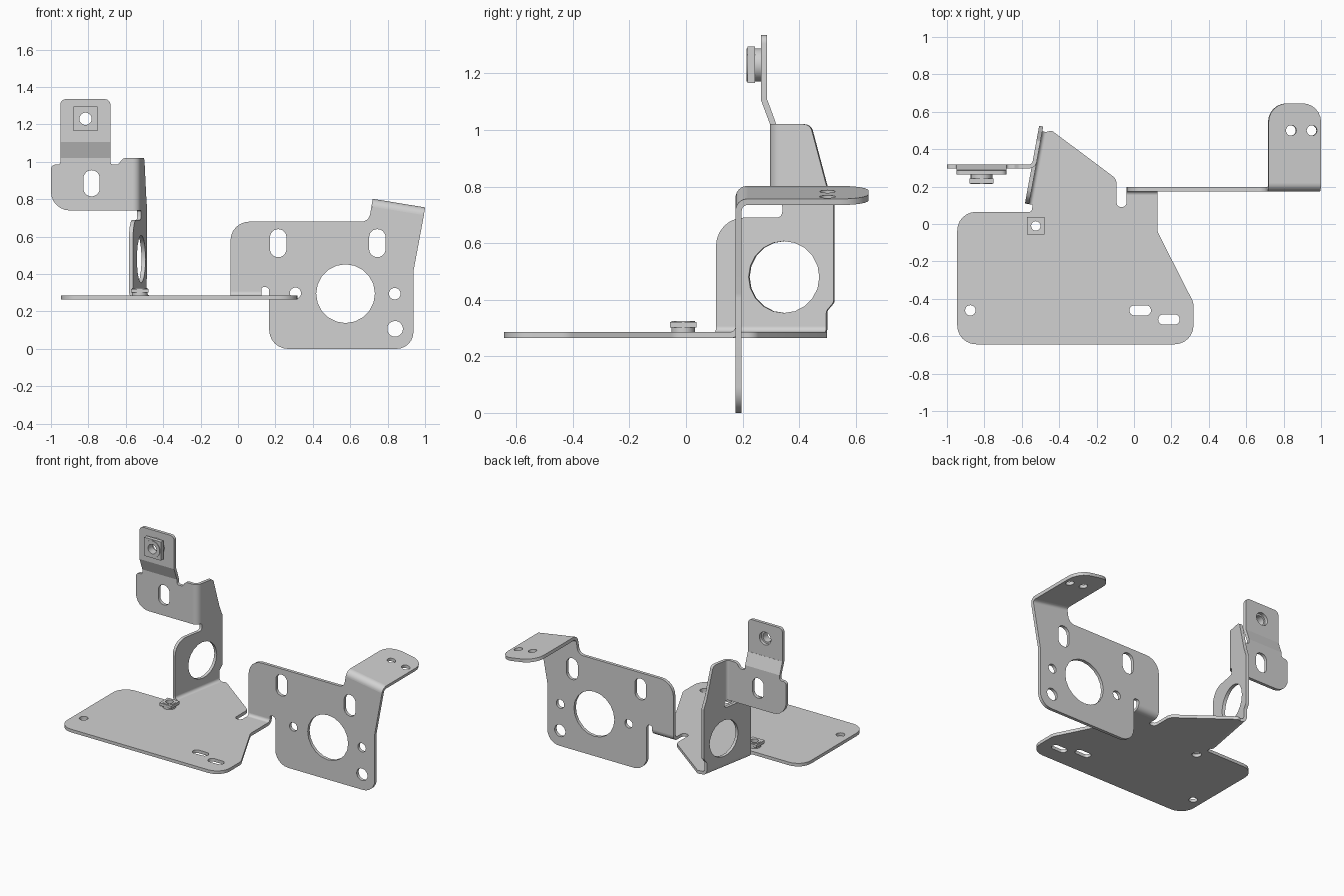
import bpy, bmesh, math
from mathutils import Vector as V, Matrix

if "Cube" in bpy.data.objects:
    bpy.data.objects.remove(bpy.data.objects["Cube"])

GREY = (0.64, 0.64, 0.64, 1)
steel = bpy.data.materials.new("light grey steel")
steel.use_nodes = True
steel.diffuse_color = GREY
steel.node_tree.nodes["Principled BSDF"].inputs["Base Color"].default_value = GREY

X, Y, Z = V((1, 0, 0)), V((0, 1, 0)), V((0, 0, 1))
T = 0.022            # sheet thickness
RI, RO = 0.02, 0.042  # inner and outer bend radius
parts = []


def rounded(pts, steps=6):
    """Outline from (x, y[, radius]) corners."""
    out = []
    for i, c in enumerate(pts):
        p = V(c[:2])
        if len(c) < 3:
            out.append(p)
            continue
        a, b = V(pts[i - 1][:2]) - p, V(pts[(i + 1) % len(pts)][:2]) - p
        half = a.angle(b) / 2
        t = min(c[2] / math.tan(half), 0.498 * a.length, 0.498 * b.length)
        r = t * math.tan(half)
        a.normalize()
        b.normalize()
        cen = p + (a + b).normalized() * (r / math.sin(half))
        s, e = p + a * t - cen, p + b * t - cen
        a0 = math.atan2(s.y, s.x)
        d = (math.atan2(e.y, e.x) - a0 + math.pi) % (2 * math.pi) - math.pi
        out += [cen + r * V((math.cos(a0 + d * k / steps), math.sin(a0 + d * k / steps)))
                for k in range(steps + 1)]
    return out


def circle(x, y, r, n=20):
    return [V((x + r * math.cos(2 * math.pi * k / n), y + r * math.sin(2 * math.pi * k / n)))
            for k in range(n)]


def slot(x, y, w, h):
    r = min(w, h) / 2
    return rounded([(x - w/2, y - h/2, r), (x + w/2, y - h/2, r),
                    (x + w/2, y + h/2, r), (x - w/2, y + h/2, r)])


def plate(name, outline, holes=(), origin=(0, 0, 0), u=X, v=Y, t=T):
    """Filled outline with holes, in plane u, v, centred on its thickness t."""
    cu = bpy.data.curves.new(name, 'CURVE')
    cu.dimensions, cu.fill_mode, cu.extrude = '2D', 'BOTH', t / 2
    for loop in (outline, *holes):
        sp = cu.splines.new('POLY')
        sp.points.add(len(loop) - 1)
        for q, p in zip(sp.points, loop):
            q.co = (p[0], p[1], 0, 1)
        sp.use_cyclic_u = True
    tmp = bpy.data.objects.new(name + "_outline", cu)
    bpy.context.collection.objects.link(tmp)
    dg = bpy.context.evaluated_depsgraph_get()
    me = bpy.data.meshes.new_from_object(tmp.evaluated_get(dg))
    bpy.data.objects.remove(tmp)
    bpy.data.curves.remove(cu)
    m = Matrix((u, v, u.cross(v))).transposed().to_4x4()
    m.translation = V(origin)
    bm = bmesh.new()
    bm.from_mesh(me)
    bmesh.ops.remove_doubles(bm, verts=bm.verts, dist=1e-5)
    bmesh.ops.transform(bm, matrix=m, verts=bm.verts)
    bmesh.ops.recalc_face_normals(bm, faces=bm.faces)
    bm.to_mesh(me)
    bm.free()
    me.name = name
    me.materials.clear()
    me.materials.append(steel)
    ob = bpy.data.objects.new(name, me)
    bpy.context.collection.objects.link(ob)
    parts.append(ob)


def bend(name, centre, a, b, axis, length, n=8):
    """Sheet bend sweeping from radial direction a to b."""
    ang = a.angle(b)
    v = (b - a * a.dot(b)).normalized()
    arc = [V((math.cos(ang * k / n), math.sin(ang * k / n))) for k in range(n + 1)]
    plate(name, [p * RO for p in arc] + [p * RI for p in reversed(arc)],
          origin=V(centre) + axis * (length / 2), u=a, v=v, t=length)


def weld_nut(name, at, u, v, side, height, hole):
    """Round neck, square head and thin round collar, stacked along u x v."""
    h = side / 2
    square = [(-h, -h), (h, -h), (h, h), (-h, h)]
    base = 0
    for part, outline, share in (("neck", circle(0, 0, h * 0.9), 0.4),
                                 ("head", square, 0.52),
                                 ("collar", circle(0, 0, h * 0.9), 0.08)):
        t = height * share
        plate(f"{name}_{part}", outline, [circle(0, 0, hole)],
              V(at) + u.cross(v) * (base + t / 2), u, v, t)
        base += t


# Skewed directions: side flange runs along d and faces n
d = V((0.18, 0.984, 0)).normalized()
n = V((-d.y, d.x, 0))
P0 = V((-0.583, 0.11, 0))
B0 = P0 - n * RO
B1 = B0 + d * 0.396

# Base plate
plate("base_plate", rounded([
    (-0.945, -0.643, 0.1), (0.318, -0.643, 0.1), (0.318, -0.42, 0.08), (0.125, -0.04, 0.06),
    (0.125, 0.155), (-0.04, 0.155), (-0.04, 0.09, 0.025), (-0.093, 0.09, 0.025),
    (-0.093, 0.24, 0.05), (-0.44, 0.5, 0.02), (B1.x, B1.y), (B0.x, B0.y),
    (-0.548, 0.065, 0.015), (-0.945, 0.065, 0.1)]),
    [circle(-0.875, -0.462, 0.028), slot(0.033, -0.462, 0.115, 0.055),
     slot(0.187, -0.511, 0.115, 0.055), circle(-0.525, -0.01, 0.03)],
    (0, 0, 0.275))
weld_nut("base_nut", (-0.525, -0.01, 0.286), X, Y, 0.093, 0.038, 0.025)

# Front mounting panel
bend("panel_bend", (-0.04, 0.155, 0.306), -Z, Y, X, 0.165)
plate("mounting_panel", rounded([
    (0.167, 0, 0.1), (0.938, 0, 0.09), (0.938, 0.415, 0.1), (0.994, 0.715), (0.713, 0.7605),
    (0.7, 0.68, 0.05), (-0.04, 0.68, 0.1), (-0.04, 0.306), (0.125, 0.306),
    (0.125, 0.33, 0.02), (0.167, 0.33, 0.02)]),
    [circle(0.575, 0.295, 0.157), slot(0.215, 0.565, 0.088, 0.15), slot(0.745, 0.565, 0.088, 0.15),
     circle(0.307, 0.298, 0.03), circle(0.838, 0.295, 0.031), circle(0.84, 0.107, 0.042)],
    (0, 0.186, 0), X, Z)

# Tilted tab on top of the panel
tilt = math.radians(9.3)
e = V((math.cos(tilt), 0, -math.sin(tilt)))
m = V((math.sin(tilt), 0, math.cos(tilt)))
top = V((0.72, 0.217, 0.802))
bend("top_tab_bend", top - m * RO, -Y, m, e, 0.284)
plate("top_tab", rounded([(0, 0), (0.284, 0), (0.284, 0.428, 0.1), (0, 0.428, 0.1)]),
      [circle(0.122, 0.283, 0.028), circle(0.234, 0.283, 0.028)],
      top - m * T / 2, e, Y)

# Side flange
bend("side_flange_bend", B0 + Z * 0.306, -Z, n, d, 0.396)
plate("side_flange", rounded([
    (0, 0.306), (0.396, 0.306), (0.396, 0.36, 0.02), (0.422, 0.39, 0.02), (0.422, 0.74, 0.03),
    (0.396, 0.805, 0.03), (0.338, 1.02, 0.03), (0.229, 1.02), (0.229, 0.74),
    (0.238, 0.735, 0.01), (0.238, 0.69, 0.02), (0, 0.69, 0.1)]),
    [circle(0.244, 0.48, 0.127)], P0 - n * T / 2, d, Z)

# Upper bracket, bent off the side flange
cx = -0.5614
bend("upper_bracket_bend", (cx, 0.339, 0.74), -Y, -n, Z, 0.28)
plate("upper_bracket", rounded([
    (-1, 0.74, 0.1), (cx, 0.74), (cx, 1.02), (-0.615, 1.02, 0.03), (-0.64, 0.985, 0.02),
    (-0.682, 0.985, 0.015), (-0.682, 1.02), (-0.95, 1.02), (-0.95, 0.985, 0.015),
    (-1, 0.985, 0.03)]),
    [slot(-0.783, 0.885, 0.087, 0.14)], (0, 0.308, 0), X, Z)

# Stepped nut tab above the bracket
plate("tab_step", [(0.297, 1.02), (0.319, 1.02), (0.288, 1.105), (0.265, 1.105)],
      origin=(-0.816, 0, 0), u=Y, v=Z, t=0.268)
plate("nut_tab", rounded([(-0.95, 1.105), (-0.682, 1.105), (-0.682, 1.335, 0.03),
                          (-0.95, 1.335, 0.03)]),
      [circle(-0.815, 1.23, 0.045)], (0, 0.276, 0), X, Z)
weld_nut("tab_nut", (-0.815, 0.265, 1.23), X, Z, 0.13, 0.052, 0.033)

# Smooth shading on the curved walls only
bpy.ops.object.select_all(action='DESELECT')
for ob in parts:
    ob.select_set(True)
bpy.context.view_layer.objects.active = parts[0]
bpy.ops.object.shade_smooth_by_angle(angle=math.radians(30))
